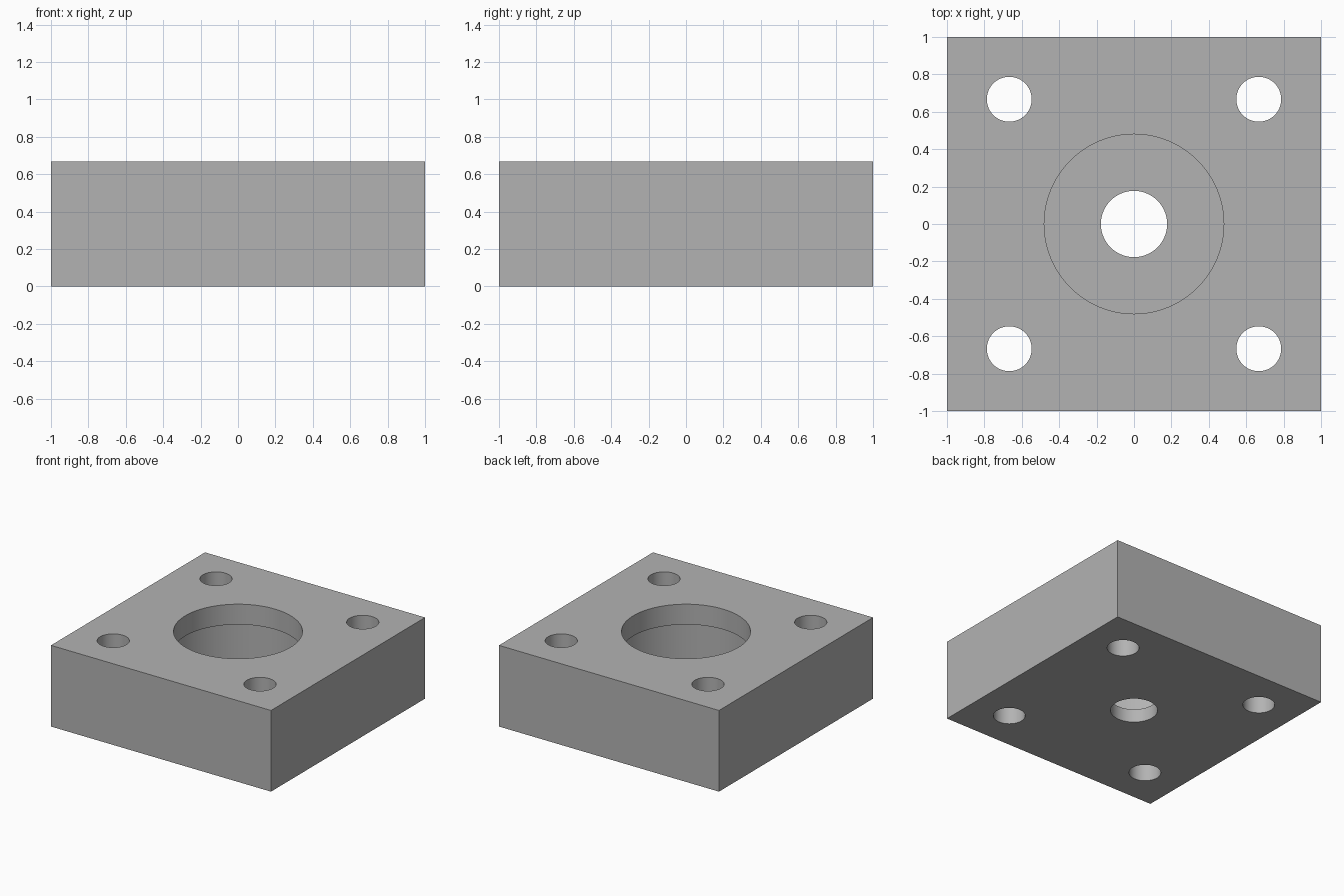
import bpy

default = bpy.data.objects.get("Cube")
if default:
    bpy.data.objects.remove(default, do_unlink=True)

HEIGHT = 0.667
FLOOR = 0.111          # thickness of the base under the pocket
LIP = 0.5              # height where the top lip begins

grey = bpy.data.materials.new("mid grey")
grey.use_nodes = True
colour = (0.45, 0.45, 0.45, 1)
grey.diffuse_color = colour
grey.node_tree.nodes["Principled BSDF"].inputs["Base Color"].default_value = colour

# Square block
bpy.ops.mesh.primitive_cube_add(size=1, location=(0, 0, HEIGHT / 2))
block = bpy.context.object
block.name = "mounting_block"
block.scale = (2, 2, HEIGHT)
bpy.ops.object.transform_apply(location=True, rotation=False, scale=True)
block.data.materials.append(grey)


def bore(name, radius, bottom, top, x=0, y=0):
    """Cut a round vertical hole out of the block."""
    bpy.ops.mesh.primitive_cylinder_add(
        vertices=96, radius=radius, depth=top - bottom,
        location=(x, y, (top + bottom) / 2))
    cutter = bpy.context.object
    cutter.name = name
    cutter.hide_render = True
    cutter.data.materials.append(grey)
    cut = block.modifiers.new(name, 'BOOLEAN')
    cut.operation = 'DIFFERENCE'
    cut.solver = 'EXACT'
    cut.object = cutter
    bpy.context.view_layer.objects.active = block
    bpy.ops.object.modifier_apply(modifier=name)
    bpy.data.objects.remove(cutter, do_unlink=True)


# Wide pocket held under a narrower mouth, with a shaft hole through the floor
bore("pocket", 0.6, FLOOR, LIP)
bore("mouth", 0.48, LIP - 0.1, HEIGHT + 0.1)
bore("shaft_hole", 0.177, -0.1, FLOOR + 0.1)

# Four bolt holes
for x in (-1, 1):
    for y in (-1, 1):
        bore("bolt_hole", 0.12, -0.1, HEIGHT + 0.1, x * 0.667, y * 0.667)

bpy.ops.object.select_all(action='DESELECT')
block.select_set(True)
bpy.context.view_layer.objects.active = block
bpy.ops.object.shade_smooth_by_angle(angle=0.5)
